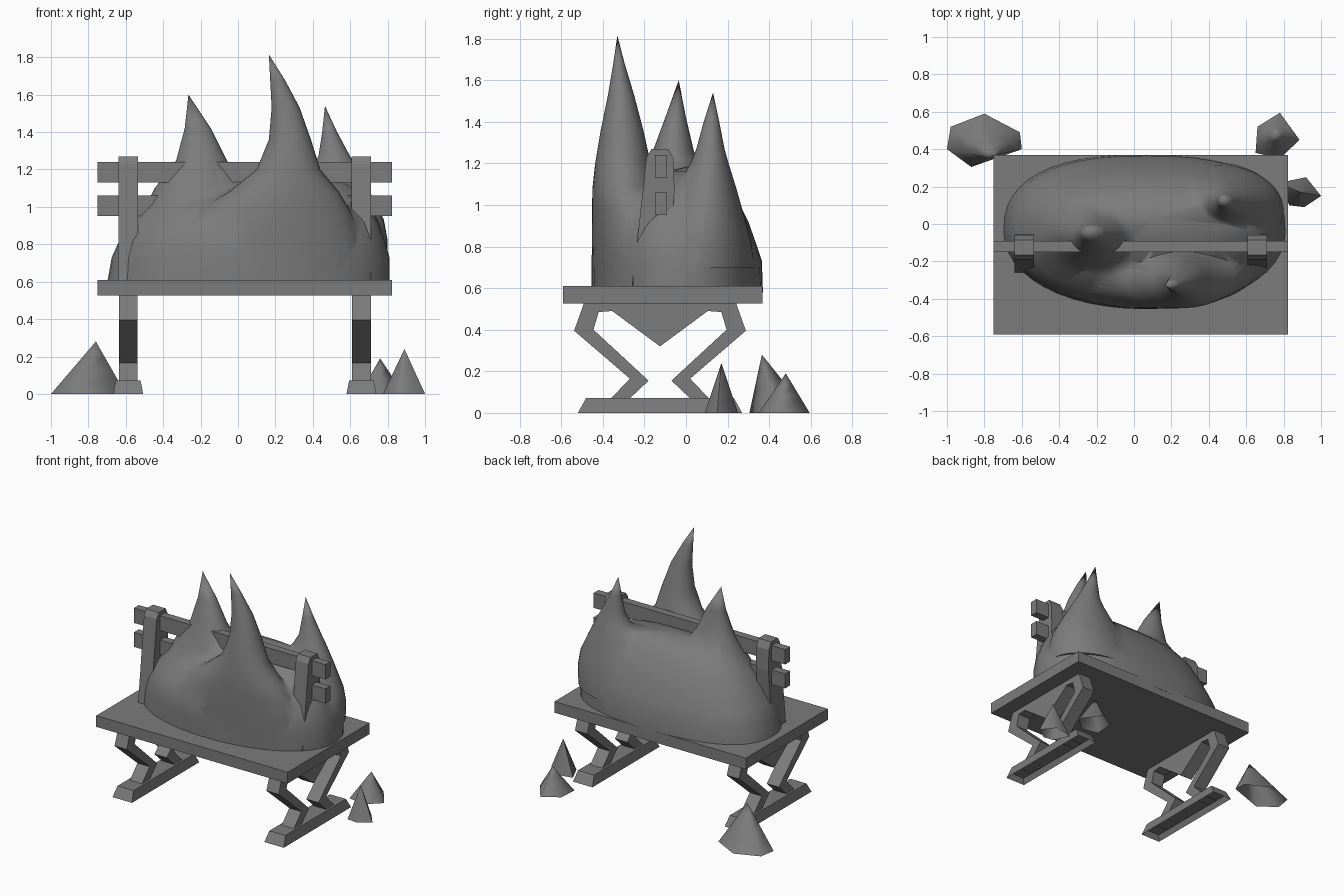
import bpy, bmesh, math
from mathutils import Vector

cube = bpy.data.objects.get("Cube")
if cube:
    bpy.data.objects.remove(cube, do_unlink=True)

grey = bpy.data.materials.new("plain grey")
grey.use_nodes = True
colour = (0.2, 0.2, 0.2, 1)
grey.diffuse_color = colour
grey.node_tree.nodes["Principled BSDF"].inputs["Base Color"].default_value = colour


def activate(obj):
    bpy.ops.object.select_all(action='DESELECT')
    obj.select_set(True)
    bpy.context.view_layer.objects.active = obj


def smooth(obj, degrees):
    activate(obj)
    bpy.ops.object.shade_smooth_by_angle(angle=math.radians(degrees))


def skin(name, rings, tip=None, recess=0, hollow=False):
    """Skin equal-count rings, closing with a flat cap or a pointed tip."""
    bm = bmesh.new()
    loops = [[bm.verts.new(p) for p in ring] for ring in rings]
    n = len(loops[0])
    base = bm.faces.new(loops[0][::-1])
    for low, high in zip(loops, loops[1:]):
        for i in range(n):
            j = (i + 1) % n
            bm.faces.new((low[i], low[j], high[j], high[i]))
    if tip is None:
        bm.faces.new(loops[-1])
    else:
        apex = bm.verts.new(tip)
        for i in range(n):
            bm.faces.new((loops[-1][i], loops[-1][(i + 1) % n], apex))
    bmesh.ops.recalc_face_normals(bm, faces=bm.faces)
    if recess:
        bmesh.ops.inset_region(bm, faces=[base], thickness=0.03)
        bmesh.ops.translate(bm, verts=base.verts, vec=(0, 0, recess))
    if hollow:
        bm.faces.remove(base)
    mesh = bpy.data.meshes.new(name)
    bm.to_mesh(mesh)
    bm.free()
    obj = bpy.data.objects.new(name, mesh)
    bpy.context.collection.objects.link(obj)
    mesh.materials.append(grey)
    return obj


def rect(x0, x1, y0, y1, z):
    return [(x0, y0, z), (x1, y0, z), (x1, y1, z), (x0, y1, z)]


def box(name, x0, x1, y0, y1, z0, z1):
    skin(name, [rect(x0, x1, y0, y1, z) for z in (z0, z1)])


def side_profile(name, x0, x1, points):
    skin(name, [[(x, y, z) for y, z in points] for x in (x0, x1)])


def oval(back, z, x0, x1, y0, y1, n=48):
    """Rounded ring; a higher back exponent is squarer behind."""
    ring = []
    for i in range(n):
        a = 2 * math.pi * i / n
        c, s = math.cos(a), math.sin(a)
        e = 2 / (back if s > 0 else 2.05)
        ring.append(((x0 + x1) / 2 + (x1 - x0) / 2 * math.copysign(abs(c) ** e, c),
                     (y0 + y1) / 2 + (y1 - y0) / 2 * math.copysign(abs(s) ** e, s), z))
    return ring


def snow(name, levels, tip, back=2):
    return skin(name, [oval(back, *level) for level in levels], tip)


# Bench seat and back rails
box("seat", -0.75, 0.823, -0.592, 0.368, 0.527, 0.61)
box("upper_rail", -0.75, 0.823, -0.15, -0.092, 1.13, 1.24)
box("lower_rail", -0.75, 0.823, -0.15, -0.092, 0.952, 1.06)

# Back posts, bent legs and hollow feet at each end
post = [(-0.26, 0.6), (-0.1, 0.6), (-0.055, 1.06), (-0.06, 1.22),
        (-0.085, 1.27), (-0.165, 1.27), (-0.19, 1.23)]
mid = -0.125
outer = [(0.365, 0.53), (0.413, 0.395), (0.145, 0.165), (0.273, 0.03)]
inner = [(0.187, 0.03), (0.055, 0.155), (0.32, 0.4), (0.295, 0.485), (0.23, 0.49)]
for side, x in (("right", -0.587), ("left", 0.66)):
    side_profile(side + "_back_post", x - 0.052, x + 0.052, post)
    for end, sign in (("front", -1), ("back", 1)):
        leg = [(mid + sign * d, z) for d, z in outer + inner]
        leg += [(mid, 0.32), (mid, 0.53)]
        side_profile(f"{side}_{end}_leg", x - 0.05, x + 0.05, leg)
    skin(side + "_foot", [rect(x - 0.08, x + 0.08, -0.52, 0.27, 0),
                          rect(x - 0.066, x + 0.066, -0.48, 0.23, 0.072)], recess=0.038)

# Snow heap with three leaning peaks, merged into one surface
mound = snow("snow_mound", [
    (0.58, -0.702, 0.81, -0.455, 0.37),
    (0.73, -0.675, 0.81, -0.455, 0.365),
    (0.82, -0.635, 0.785, -0.45, 0.335),
    (0.92, -0.57, 0.75, -0.41, 0.3),
    (1.03, -0.49, 0.69, -0.31, 0.245),
    (1.11, -0.39, 0.61, -0.2, 0.18),
    (1.16, -0.27, 0.5, -0.1, 0.125)], (0.1, 0.03, 1.19), back=2.5)
peaks = [
    snow("front_peak", [
        (0.65, -0.5, 0.69, -0.45, 0.09),
        (0.82, -0.42, 0.67, -0.453, 0.02),
        (0.98, -0.22, 0.6, -0.452, -0.06),
        (1.08, -0.05, 0.54, -0.45, -0.13),
        (1.2, 0.1, 0.44, -0.437, -0.17),
        (1.36, 0.165, 0.39, -0.41, -0.205),
        (1.53, 0.18, 0.33, -0.375, -0.25),
        (1.68, 0.172, 0.25, -0.35, -0.295)], (0.165, -0.33, 1.815)),
    snow("right_peak", [
        (0.7, -0.62, 0.25, -0.38, 0.26),
        (0.95, -0.525, 0.14, -0.3, 0.2),
        (1.1, -0.445, 0.04, -0.22, 0.13),
        (1.25, -0.33, -0.06, -0.163, 0.04),
        (1.42, -0.285, -0.145, -0.1, 0.0)], (-0.265, -0.035, 1.6)),
    snow("left_peak", [
        (0.7, 0.05, 0.795, -0.2, 0.33),
        (0.82, 0.1, 0.8, -0.17, 0.315),
        (0.93, 0.16, 0.78, -0.12, 0.285),
        (1.07, 0.28, 0.71, -0.05, 0.245),
        (1.2, 0.39, 0.64, 0.02, 0.205),
        (1.27, 0.43, 0.6, 0.05, 0.185),
        (1.4, 0.45, 0.53, 0.085, 0.16)], (0.465, 0.13, 1.54))]
activate(mound)
for peak in peaks:
    union = mound.modifiers.new("merge", 'BOOLEAN')
    union.operation = 'UNION'
    union.solver = 'EXACT'
    union.object = peak
    bpy.ops.object.modifier_apply(modifier=union.name)
    bpy.data.objects.remove(peak, do_unlink=True)
smooth(mound, 75)


# Small pointed heaps on the ground
def heap(name, outline, tip):
    tip = Vector(tip)
    base = [Vector((x, y, 0)) for x, y in outline]
    rings = [base]
    for spread, height in ((0.58, 0.42), (0.28, 0.72)):
        ring = []
        for p in base:
            q = tip.lerp(p, spread)
            q.z = tip.z * height
            ring.append(q)
        rings.append(ring)
    smooth(skin(name, rings, tip, hollow=True), 85)


heap("right_heap", [(-1, 0.4), (-0.87, 0.305), (-0.6, 0.4), (-0.61, 0.49),
                    (-0.8, 0.59), (-0.98, 0.52)], (-0.76, 0.365, 0.28))
heap("left_back_heap", [(0.65, 0.38), (0.78, 0.35), (0.885, 0.45),
                        (0.78, 0.595), (0.66, 0.52)], (0.76, 0.48, 0.19))
heap("left_side_heap", [(0.775, 0.22), (0.83, 0.1), (0.91, 0.09),
                        (1, 0.15), (0.92, 0.25)], (0.89, 0.17, 0.24))
